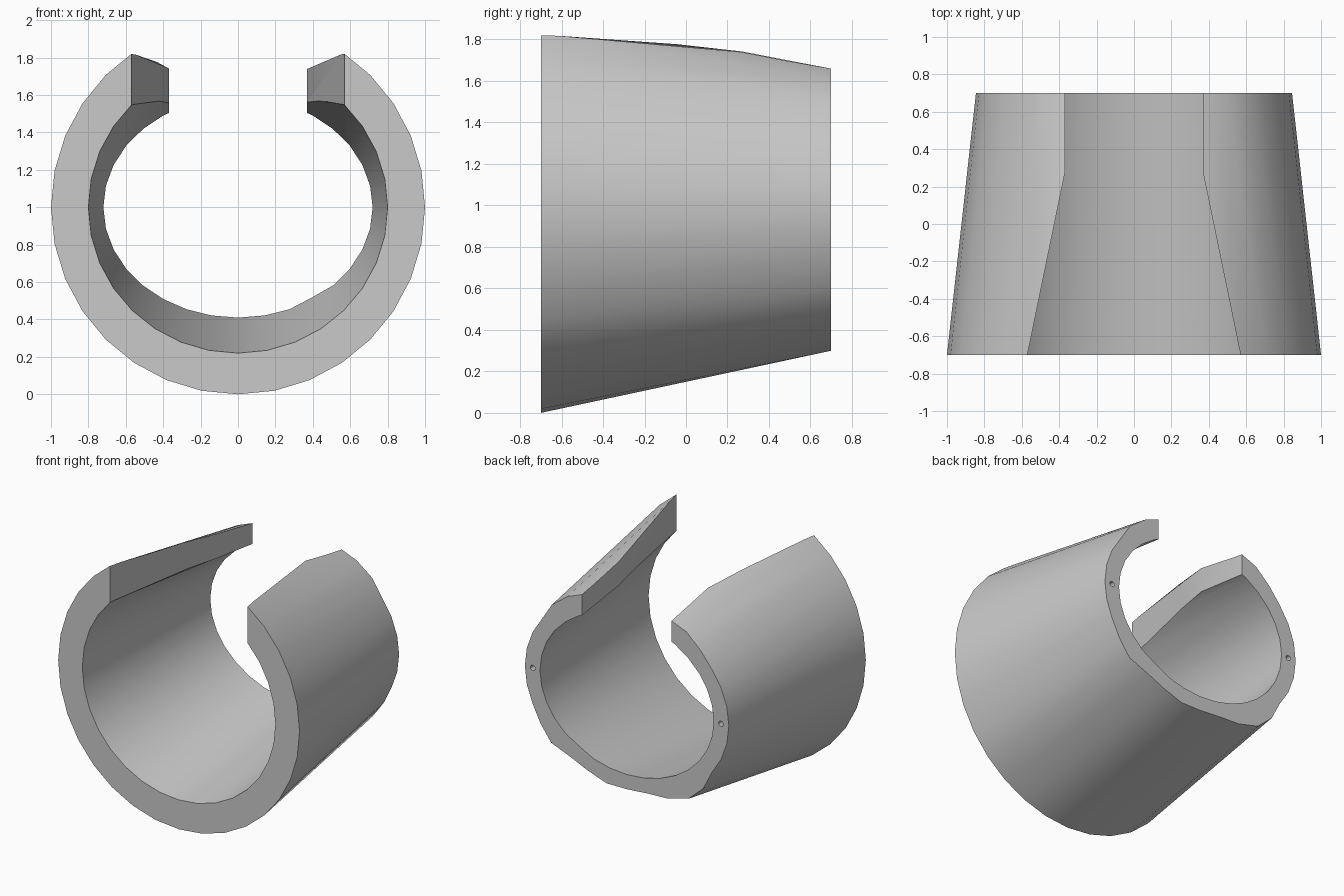
import bpy, bmesh
from math import cos, sin, tau, pi, radians

cube = bpy.data.objects.get("Cube")
if cube:
    bpy.data.objects.remove(cube, do_unlink=True)

SIDES, HALF, MID = 32, 0.7, 1.0

grey = bpy.data.materials.new("plain_grey")
grey.use_nodes = True
colour = (0.59, 0.59, 0.59, 1)
grey.diffuse_color = colour
grey.node_tree.nodes["Principled BSDF"].inputs["Base Color"].default_value = colour


def new_object(name, bm):
    bmesh.ops.recalc_face_normals(bm, faces=bm.faces)
    mesh = bpy.data.meshes.new(name)
    bm.to_mesh(mesh)
    bm.free()
    mesh.materials.append(grey)
    ob = bpy.data.objects.new(name, mesh)
    bpy.context.collection.objects.link(ob)
    return ob


def ring(bm, y, width, height, dents={}):
    """Elliptical ring of points; dents scale single points radially."""
    points = []
    for k in range(SIDES):
        a, s = tau * k / SIDES, dents.get(k, 1)
        points.append(bm.verts.new((width * s * cos(a), y, MID + height * s * sin(a))))
    return points


# Tapered sleeve; the rear rim is fuller at its corners and creased low on the left
rear_bumps = {4: 1.04, 5: 1.05, 6: 1.04, 10: 1.04, 11: 1.05, 12: 1.02,
              20: 1.06, 21: 1.09, 22: 1.05, 25: 1.02, 28: 1.05, 29: 1.02}
bm = bmesh.new()
loops = [
    ring(bm, -HALF, 1.0, 1.0),
    ring(bm, HALF, 0.845, 0.70, rear_bumps),
    ring(bm, HALF, 0.72, 0.59, {27: 0.985}),
    ring(bm, -HALF, 0.80, 0.78),
]
for i in range(4):
    a, b = loops[i], loops[(i + 1) % 4]
    for k in range(SIDES):
        n = (k + 1) % SIDES
        bm.faces.new((a[k], a[n], b[n], b[k]))
sleeve = new_object("tapered_sleeve", bm)

# Top opening: wide at the front, narrowing to a straight slot
slope = (0.57 - 0.37) / (HALF + 0.27)
plan = [(0.57 + 0.1 * slope, -HALF - 0.1), (0.37, 0.27), (0.37, HALF + 0.1)]
plan += [(-x, y) for x, y in reversed(plan)]
bm = bmesh.new()
base = bm.faces.new([bm.verts.new((x, y, MID)) for x, y in plan])
lifted = bmesh.ops.extrude_face_region(bm, geom=[base])["geom"]
bmesh.ops.translate(bm, vec=(0, 0, 1.5),
                    verts=[v for v in lifted if isinstance(v, bmesh.types.BMVert)])
cutters = [new_object("opening_cutter", bm)]

# Small pin holes in the rear rim
for side in (-1, 1):
    bpy.ops.mesh.primitive_cylinder_add(vertices=12, radius=0.02, depth=0.2,
                                        location=(side * 0.78, HALF, MID),
                                        rotation=(pi / 2, 0, 0))
    hole = bpy.context.object
    hole.name = "pin_hole_cutter"
    hole.data.materials.append(grey)
    cutters.append(hole)

# Apply the cuts and remove the cutters
bpy.context.view_layer.objects.active = sleeve
for cutter in cutters:
    cutter.hide_render = True
    cut = sleeve.modifiers.new("cut", 'BOOLEAN')
    cut.operation, cut.solver, cut.object = 'DIFFERENCE', 'EXACT', cutter
    bpy.ops.object.modifier_apply(modifier=cut.name)
    bpy.data.objects.remove(cutter, do_unlink=True)

bpy.ops.object.select_all(action='DESELECT')
sleeve.select_set(True)
bpy.ops.object.shade_smooth_by_angle(angle=radians(30))
